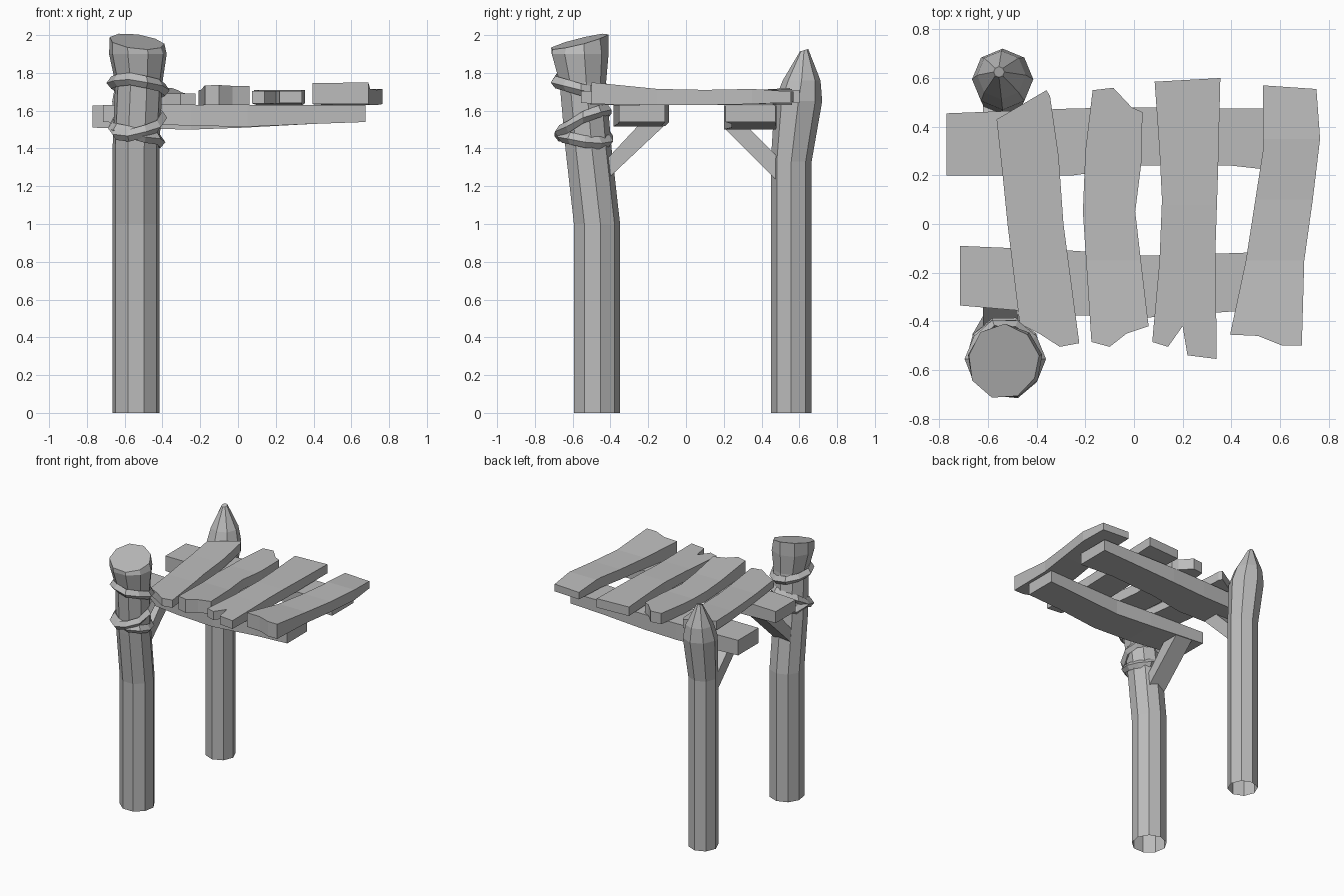
import bpy, bmesh, math, random
from mathutils import Vector

random.seed(4)
if "Cube" in bpy.data.objects:
    bpy.data.objects.remove(bpy.data.objects["Cube"])

GREY = (0.5, 0.5, 0.5, 1)
wood = bpy.data.materials.new("grey_wood")
wood.use_nodes = True
wood.diffuse_color = GREY
wood.node_tree.nodes["Principled BSDF"].inputs["Base Color"].default_value = GREY


def finish(name, bm):
    bmesh.ops.recalc_face_normals(bm, faces=bm.faces)
    mesh = bpy.data.meshes.new(name)
    bm.to_mesh(mesh)
    bm.free()
    mesh.materials.append(wood)
    obj = bpy.data.objects.new(name, mesh)
    bpy.context.collection.objects.link(obj)
    return obj


def bridge(bm, rings, loop=False):
    """Join consecutive vertex rings with quads."""
    pairs = list(zip(rings, rings[1:]))
    if loop:
        pairs.append((rings[-1], rings[0]))
    for a, b in pairs:
        for i in range(len(a)):
            j = (i + 1) % len(a)
            bm.faces.new((a[i], a[j], b[j], b[i]))


def post(name, levels, sides, tilt=(0, 0), jitter=0):
    """Log lofted through (x, y, z, radius) levels, open at the foot."""
    bm = bmesh.new()
    rings = []
    for n, (x, y, z, r) in enumerate(levels):
        last = n == len(levels) - 1
        ring = []
        for i in range(sides):
            a = math.pi / 2 + math.tau * i / sides
            rr = r * (1 - jitter * random.random()) if last else r
            dx, dy = rr * math.cos(a), rr * math.sin(a)
            dz = dx * tilt[0] + dy * tilt[1] if last else 0
            ring.append(bm.verts.new((x + dx, y + dy, z + dz)))
        rings.append(ring)
    bridge(bm, rings)
    bm.faces.new(rings[-1])
    return finish(name, bm)


def rope(name, centre, radius, tilt, sides=10):
    """Faceted, uneven band wrapped round a post."""
    bm = bmesh.new()
    rings = []
    for i in range(sides):
        a = math.tau * i / sides
        out = Vector((math.cos(a), math.sin(a), 0))
        r = radius * random.uniform(0.95, 1.04)
        mid = Vector(centre) + out * r
        mid.z += r * (out.x * tilt[0] + out.y * tilt[1]) + random.uniform(-1, 1) * 0.008
        rings.append([bm.verts.new(mid + out * u + Vector((0, 0, v)))
                      for u, v in ((0.015, 0), (-0.01, 0.035), (-0.04, 0), (-0.01, -0.03))])
    bridge(bm, rings, loop=True)
    return finish(name, bm)


def beam(name, stations, top):
    """Squared timber through (x, y_front, y_back, bottom) stations."""
    bm = bmesh.new()
    rings = [[bm.verts.new(p) for p in ((x, a, z), (x, b, z), (x, b, top), (x, a, top))]
             for x, a, b, z in stations]
    bridge(bm, rings)
    bm.faces.new(rings[0])
    bm.faces.new(rings[-1])
    return finish(name, bm)


def plank(name, outline, heights, base=1.63):
    """Board cut to an outline; heights are (y, lift, thickness) along it."""
    bm = bmesh.new()
    face = bm.faces.new([bm.verts.new((x, y, 0)) for x, y in outline])
    up = bmesh.ops.extrude_face_region(bm, geom=[face])["geom"]
    for v in up:
        if isinstance(v, bmesh.types.BMVert):
            v.co.z = 1
    for y, _, _ in heights[1:-1]:
        bmesh.ops.bisect_plane(bm, geom=bm.verts[:] + bm.edges[:] + bm.faces[:],
                               plane_co=(0, y, 0), plane_no=(0, 1, 0))
    for v in bm.verts:
        for (y0, l0, t0), (y1, l1, t1) in zip(heights, heights[1:]):
            if v.co.y <= y1 or y1 == heights[-1][0]:
                f = (v.co.y - y0) / (y1 - y0)
                v.co.z = base + l0 + f * (l1 - l0) + v.co.z * (t0 + f * (t1 - t0))
                break
    return finish(name, bm)


# Posts: a bent blunt one in front, a pointed one behind
post("front_post", [(-.54, -.475, 0, .126), (-.54, -.475, 1, .126), (-.54, -.52, 1.4, .126),
                    (-.525, -.55, 1.75, .127), (-.53, -.565, 1.9, .155),
                    (-.53, -.565, 1.965, .16)], 9, (-.12, .25), .14)
post("rear_post", [(-.54, .557, 0, .108), (-.54, .557, 1.33, .108), (-.54, .595, 1.65, .126),
                   (-.545, .612, 1.76, .1), (-.555, .625, 1.92, .022)], 8, (0, .3))

# Rope bindings on the front post
rope("upper_rope", (-.53, -.555, 1.725), .15, (-.14, -.2))
rope("middle_rope", (-.535, -.545, 1.535), .145, (.15, .45))
rope("lower_rope", (-.535, -.535, 1.465), .14, (-.25, -.1))

# Two cross beams
beam("front_beam", [(-.715, -.335, -.09, 1.54), (-.25, -.375, -.11, 1.52),
                    (.05, -.385, -.13, 1.515), (.4, -.36, -.12, 1.53),
                    (.675, -.355, -.11, 1.54)], 1.63)
beam("rear_beam", [(-.77, .2, .455, 1.51), (-.25, .2, .475, 1.5), (.03, .24, .48, 1.51),
                   (.4, .24, .475, 1.53), (.67, .21, .475, 1.54)], 1.628)


# Diagonal braces from posts to beams
def brace(name, profile):
    bm = bmesh.new()
    rings = [[bm.verts.new((x, y, z)) for y, z in profile] for x in (-.62, -.48)]
    bridge(bm, rings)
    for ring in rings:
        bm.faces.new(ring)
    return finish(name, bm)


brace("front_brace", [(-.46, 1.3), (-.24, 1.535), (-.1, 1.535), (-.44, 1.215)])
brace("rear_brace", [(.5, 1.34), (.33, 1.51), (.2, 1.51), (.5, 1.21)])

# Four uneven deck planks
plank("plank_1", [(-.47, -.41), (-.39, -.45), (-.305, -.505), (-.225, -.49), (-.29, 0),
                  (-.31, .28), (-.345, .525), (-.36, .55), (-.565, .43), (-.54, .2), (-.52, 0)],
      [(-.5, 0, .06), (-.15, 0, .06), (.2, 0, .07), (.55, .02, .07)])
plank("plank_2", [(-.175, -.485), (-.1, -.505), (-.03, -.45), (.06, -.42), (.005, .05),
                  (.03, .25), (.035, .46), (-.01, .48), (-.085, .56), (-.17, .55),
                  (-.2, .3), (-.21, .05)],
      [(-.5, 0, .105), (-.15, 0, .08), (.2, 0, .075), (.56, 0, .085)])
plank("plank_3", [(.075, -.485), (.14, -.505), (.2, -.42), (.22, -.54), (.34, -.555),
                  (.335, -.1), (.345, .2), (.355, .6), (.085, .585), (.105, .3),
                  (.115, .1), (.105, -.15)],
      [(-.55, .01, .065), (-.2, 0, .075), (.08, 0, .08), (.6, .01, .07)])
plank("plank_4", [(.395, -.455), (.51, -.46), (.61, -.5), (.69, -.5), (.7, -.15), (.735, .1),
                  (.765, .35), (.75, .555), (.53, .57), (.53, .3), (.46, -.15)],
      [(-.5, .005, .115), (-.15, 0, .085), (.1, 0, .08), (.35, .005, .08), (.57, .015, .055)])
